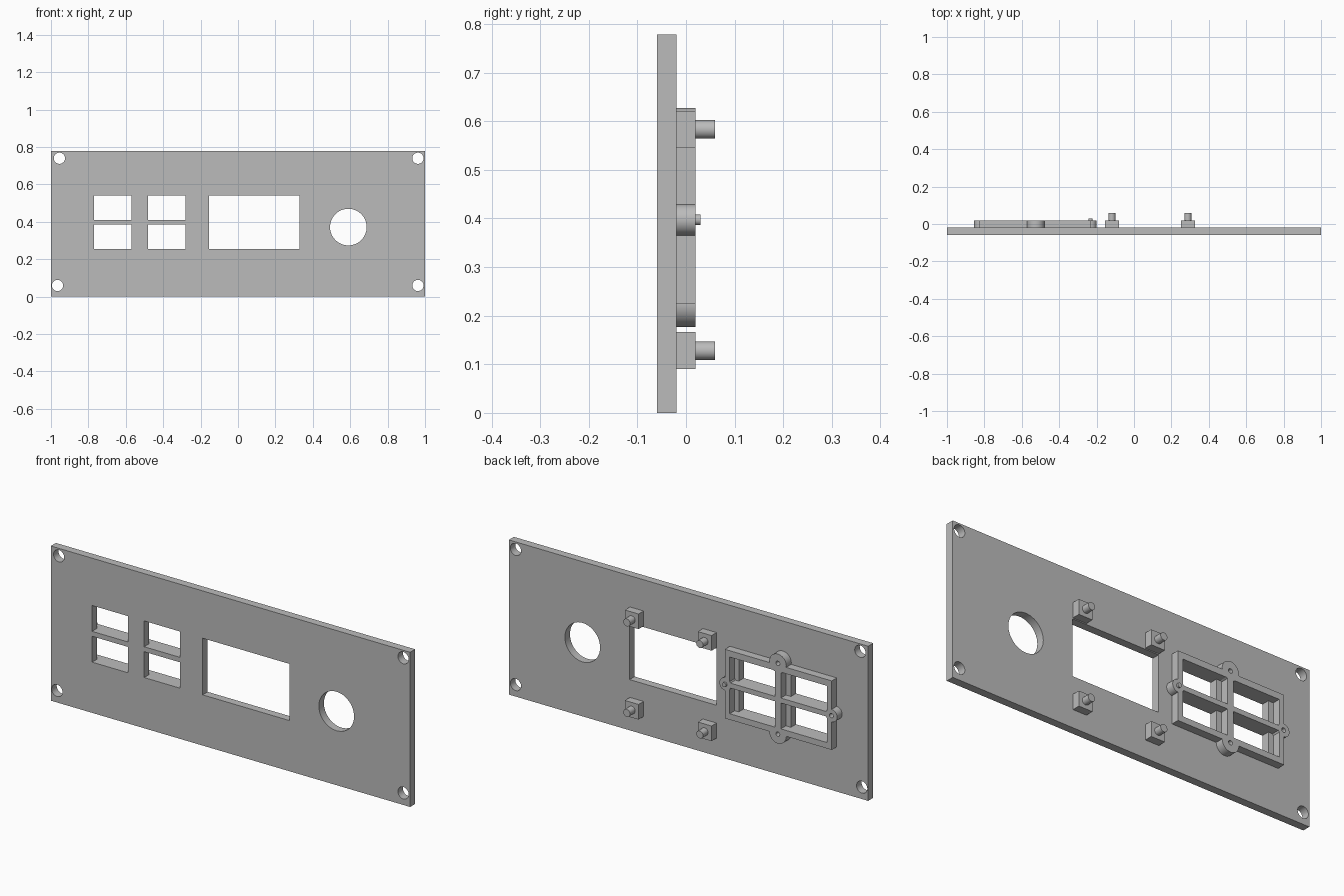
import bpy, bmesh, math
from mathutils import Matrix

if "Cube" in bpy.data.objects:
    bpy.data.objects.remove(bpy.data.objects["Cube"], do_unlink=True)

COLOR = (0.5, 0.5, 0.5, 1.0)
grey = bpy.data.materials.new("plain grey")
grey.use_nodes = True
grey.diffuse_color = COLOR
grey.node_tree.nodes["Principled BSDF"].inputs["Base Color"].default_value = COLOR


def rect(x0, x1, z0, z1):
    return [(x0, z0), (x1, z0), (x1, z1), (x0, z1)]


def circle(x, z, r, n=48):
    return [(x + r * math.cos(math.tau * i / n), z + r * math.sin(math.tau * i / n))
            for i in range(n)]


def slab(name, outlines, y0, y1):
    """Closed outlines in the x-z plane (inner ones become holes), thickened along y."""
    curve = bpy.data.curves.new(name, "CURVE")
    curve.dimensions = "2D"
    curve.fill_mode = "BOTH"
    curve.extrude = (y1 - y0) / 2
    for points in outlines:
        spline = curve.splines.new("POLY")
        spline.points.add(len(points) - 1)
        for p, (x, z) in zip(spline.points, points):
            p.co = (x, z, 0, 1)
        spline.use_cyclic_u = True
    temp = bpy.data.objects.new(name + " outline", curve)
    mesh = bpy.data.meshes.new_from_object(temp)
    bpy.data.objects.remove(temp)
    bpy.data.curves.remove(curve)
    bm = bmesh.new()
    bm.from_mesh(mesh)
    bmesh.ops.remove_doubles(bm, verts=bm.verts, dist=0.00005)
    bm.transform(Matrix.Translation((0, (y0 + y1) / 2, 0)) @ Matrix.Rotation(math.pi / 2, 4, "X"))
    bmesh.ops.recalc_face_normals(bm, faces=bm.faces)
    bm.to_mesh(mesh)
    bm.free()
    mesh.name = name
    mesh.materials.clear()
    mesh.materials.append(grey)
    obj = bpy.data.objects.new(name, mesh)
    bpy.context.collection.objects.link(obj)
    return obj


def select(obj):
    bpy.ops.object.select_all(action="DESELECT")
    obj.select_set(True)
    bpy.context.view_layer.objects.active = obj


def combine(target, other, operation):
    mod = target.modifiers.new(operation, "BOOLEAN")
    mod.operation = operation
    mod.solver = "EXACT"
    mod.object = other
    select(target)
    bpy.ops.object.modifier_apply(modifier=mod.name)
    bpy.data.objects.remove(other, do_unlink=True)


FRONT, BACK, RAISED, TIP = -0.06, -0.02, 0.02, 0.06
ROWS = [(0.255, 0.385), (0.41, 0.54)]

# Faceplate with button windows, display window, round hole and corner holes
outlines = [rect(-1, 1, 0, 0.778), rect(-0.155, 0.328, 0.255, 0.54), circle(0.59, 0.372, 0.098)]
outlines += [rect(x0, x1, *row) for x0, x1 in [(-0.77, -0.57), (-0.48, -0.28)] for row in ROWS]
outlines += [circle(x, z, 0.03) for x, z in
             [(-0.955, 0.74), (0.962, 0.74), (-0.965, 0.06), (0.962, 0.06)]]
parts = [slab("faceplate", outlines, FRONT, BACK)]

# Button frame on the back: four cells, with a screw ear on each side
cells = [rect(x0, x1, *row) for x0, x1 in [(-0.798, -0.542), (-0.508, -0.257)] for row in ROWS]
frame = slab("button_frame", [rect(-0.825, -0.23, 0.225, 0.572)] + cells, BACK, RAISED)
ears = [(-0.525, 0.58, 0.047), (-0.525, 0.224, 0.047),
        (-0.823, 0.397, 0.032), (-0.232, 0.397, 0.032)]
for x, z, r in ears:
    combine(frame, slab("ear", [circle(x, z, r)], BACK, RAISED), "UNION")
for x, z, r in ears:
    combine(frame, slab("screw_hole", [circle(x, z, 0.011, 24)], BACK - 0.01, RAISED + 0.01),
            "DIFFERENCE")
parts.append(frame)

# Display standoffs: square block with a round peg
for side, x in (("right", -0.118), ("left", 0.288)):
    for level, z in (("lower", 0.128), ("upper", 0.583)):
        h = 0.038
        parts.append(slab(f"{level}_{side}_standoff", [rect(x - h, x + h, z - h, z + h)], BACK, RAISED))
        parts.append(slab(f"{level}_{side}_peg", [circle(x, z, 0.019, 32)], RAISED, TIP))

for obj in parts:
    select(obj)
    bpy.ops.object.shade_smooth_by_angle(angle=math.radians(30))
